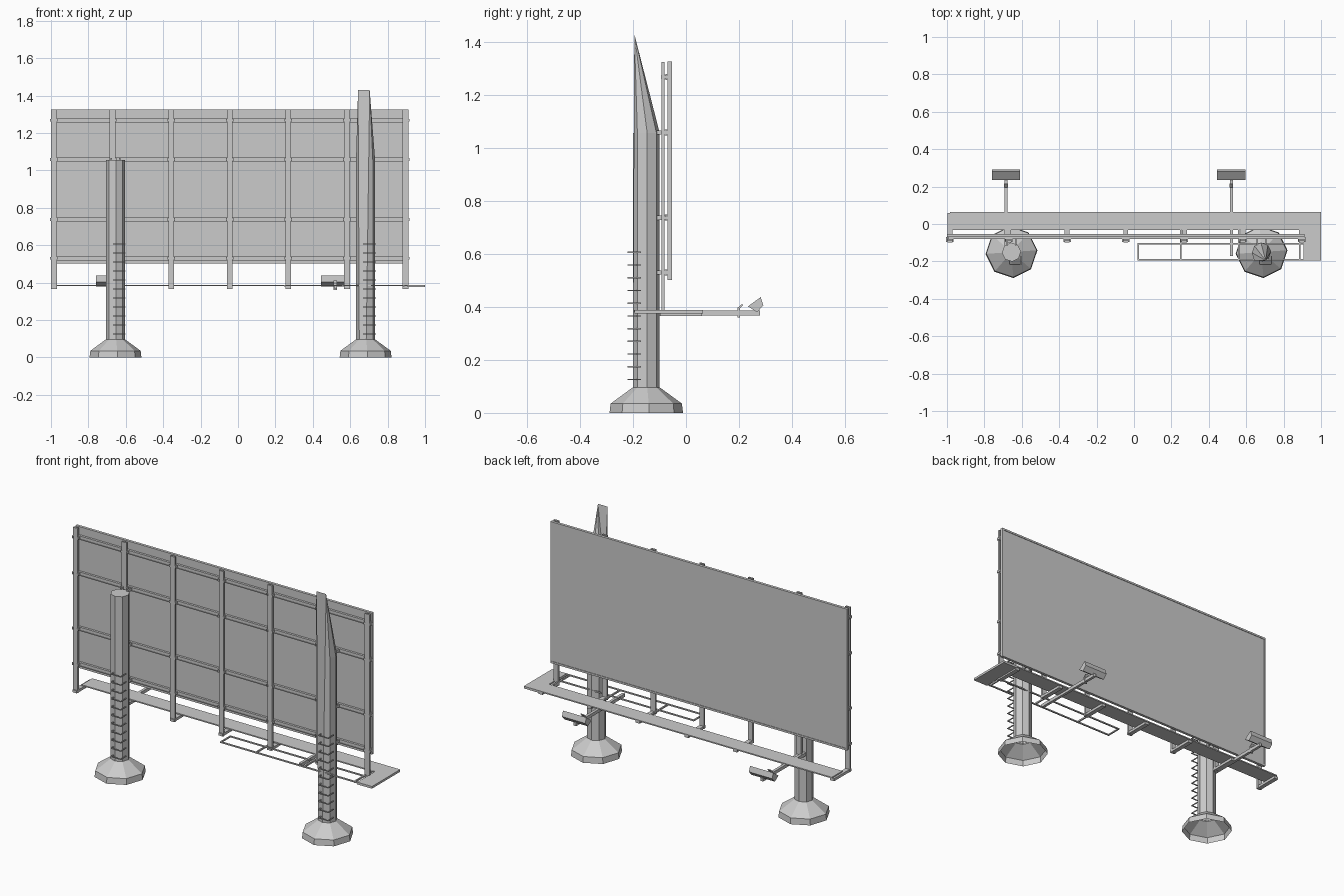
import bpy, bmesh, math

if "Cube" in bpy.data.objects:
    bpy.data.objects.remove(bpy.data.objects["Cube"])

COLUMNS = (-0.655, 0.682)
POSTS = [-0.984 + 0.3133 * i for i in range(7)]
RAILS = (1.268, 1.058, 0.737, 0.53)
CY = -0.15


def finish(name, bm):
    bmesh.ops.recalc_face_normals(bm, faces=bm.faces)
    me = bpy.data.meshes.new(name)
    bm.to_mesh(me)
    bm.free()
    ob = bpy.data.objects.new(name, me)
    bpy.context.collection.objects.link(ob)
    return ob


def boxes(name, items):
    """One object from boxes given as (x0, x1, y0, y1, z0, z1)."""
    bm = bmesh.new()
    for x0, x1, y0, y1, z0, z1 in items:
        for v in bmesh.ops.create_cube(bm, size=1)["verts"]:
            v.co = ((x0 + x1) / 2 + v.co.x * (x1 - x0),
                    (y0 + y1) / 2 + v.co.y * (y1 - y0),
                    (z0 + z1) / 2 + v.co.z * (z1 - z0))
    return finish(name, bm)


def extrude_x(name, profile, x0, x1):
    """Prism from a (y, z) profile."""
    bm = bmesh.new()
    a, b = ([bm.verts.new((x, y, z)) for y, z in profile] for x in (x0, x1))
    n = len(profile)
    bm.faces.new(a)
    bm.faces.new(b)
    for i in range(n):
        bm.faces.new((a[i], a[(i + 1) % n], b[(i + 1) % n], b[i]))
    return finish(name, bm)


def tower(name, cx, rings, sides=8, cap=False, start=-86):
    """Stack of polygon rings (radius, z); returns a bmesh and its top ring."""
    bm = bmesh.new()
    prev = None
    for r, z in rings:
        ring = []
        for i in range(sides):
            a = math.radians(start + 360 * i / sides)
            ring.append(bm.verts.new((cx + r * math.cos(a), CY + r * math.sin(a), z)))
        if prev:
            for i in range(sides):
                j = (i + 1) % sides
                bm.faces.new((prev[i], prev[j], ring[j], ring[i]))
        prev = ring
    if cap:
        bm.faces.new(prev)
    return bm, prev


# Flared footings, open underneath, and columns
for side, cx in zip(("left", "right"), COLUMNS):
    bm, _ = tower("footing", cx, [(0.139, 0), (0.135, 0.035), (0.05, 0.097)])
    finish(side + "_footing", bm)
    bm, top = tower("column", cx, [(0.051, 0.09), (0.051, 1.056)], cap=True)
    if side == "right":
        # the front edge of this column rises to a tall sliver
        front = sorted(top, key=lambda v: v.co.y)[:2]
        front.sort(key=lambda v: v.co.x)
        for v, x in zip(front, (cx - 0.04, cx + 0.022)):
            v.co = (x, -0.195, 1.43)
        bmesh.ops.triangulate(bm, faces=[f for f in bm.faces if len(f.verts) > 4])
    finish(side + "_column", bm)

    # Staple rungs climbing the front of the column
    rungs = []
    t = 0.0025
    for i in range(11):
        z = 0.126 + 0.048 * i
        xa, xb = cx - 0.01, cx + 0.052
        rungs.append((xa, xb, -0.22, -0.215, z - t, z + t))
        rungs += [(x - t, x + t, -0.22, -0.17, z - t, z + t) for x in (xa, xb)]
    boxes(side + "_rungs", rungs)

    # Brackets tying the column to the rails
    boxes(side + "_column_brackets",
          [(cx + s - 0.004, cx + s + 0.004, -0.115, -0.075, z - 0.008, z + 0.008)
           for z in RAILS[1:] for s in (-0.022, 0.022)])

# Display panel with a thin rim
boxes("panel", [(-0.995, 0.908, -0.068, -0.056, 0.51, 1.32)])
boxes("panel_rim", [
    (-0.999, 0.912, -0.069, -0.053, 1.315, 1.326),
    (-0.999, 0.912, -0.069, -0.053, 0.502, 0.513),
    (-0.999, -0.992, -0.069, -0.053, 0.502, 1.326),
    (0.905, 0.912, -0.069, -0.053, 0.502, 1.326)])

# Upright posts behind the panel
boxes("posts", [(x - 0.015, x + 0.015, -0.092, -0.081, 0.365, 1.325) for x in POSTS])

# I-section horizontal rails
parts = []
for z in RAILS:
    parts.append((-0.995, 0.912, -0.076, -0.073, z - 0.011, z + 0.011))
    for s in (-0.011, 0.009):
        parts.append((-0.995, 0.912, -0.081, -0.068, z + s, z + s + 0.002))
boxes("rails", parts)

# Clamps where rails meet posts
boxes("rail_clamps", [(x + s - 0.004, x + s + 0.004, -0.095, -0.07, z - 0.007, z + 0.007)
                      for z in RAILS for x in POSTS for s in (-0.016, 0.016)])

# Catwalk, its side landing, and the supports under it
boxes("catwalk", [(-0.985, 0.91, -0.032, 0.065, 0.381, 0.388)])
boxes("catwalk_landing", [(0.905, 1.0, -0.195, 0.065, 0.375, 0.388)])
boxes("catwalk_supports", [(x - 0.013, x + 0.013, -0.098, 0.06, 0.366, 0.381) for x in POSTS])

# Open frame behind the panel
t = 0.004
boxes("rear_frame",
      [(0.02, 0.91, y - t, y + t, 0.381, 0.388) for y in (-0.105, -0.192)]
      + [(0.02, 0.028, -0.195, -0.105, 0.381, 0.388)]
      + [(x - t, x + t, -0.195, -0.03, 0.379, 0.388) for x in (0.25, 0.56, 0.885)])

# Floodlights on long arms
for side, x in (("left", -0.685), ("right", 0.52)):
    boxes(side + "_lamp_arm", [(x - 0.008, x + 0.008, -0.17, 0.28, 0.367, 0.386)])
    extrude_x(side + "_lamp", [(0.234, 0.402), (0.282, 0.437), (0.292, 0.406), (0.268, 0.38)],
              x - 0.075, x + 0.075)
    extrude_x(side + "_lamp_bracket", [(0.195, 0.36), (0.203, 0.36), (0.203, 0.395),
                                       (0.216, 0.408), (0.21, 0.41), (0.195, 0.397)],
              x - 0.01, x + 0.01)
